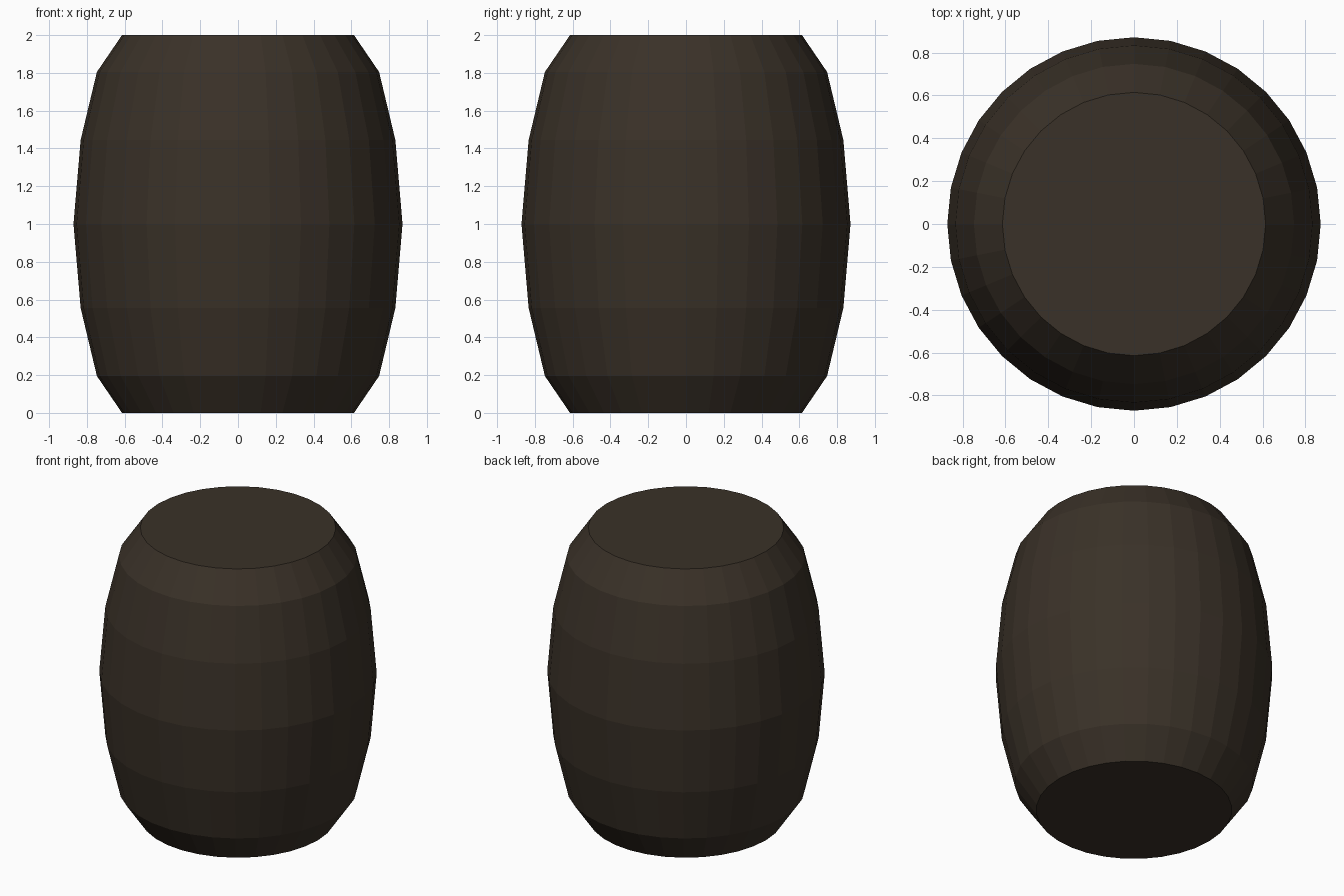
import bpy, bmesh, math

if "Cube" in bpy.data.objects:
    bpy.data.objects.remove(bpy.data.objects["Cube"])

SIDES = 32
# Half profile of the barrel (radius, height), mirrored about the middle
half = [(0.614, 0.0), (0.747, 0.195), (0.833, 0.555)]
profile = half + [(0.871, 1.0)] + [(r, 2.0 - z) for r, z in reversed(half)]

wood = bpy.data.materials.new("dark brown wood")
wood.diffuse_color = (0.042, 0.031, 0.021, 1.0)
wood.use_nodes = True
wood.node_tree.nodes["Principled BSDF"].inputs["Base Color"].default_value = wood.diffuse_color

# Barrel body: stacked rings bridged by quads, closed with flat ends
bm = bmesh.new()
rings = []
for r, z in profile:
    rings.append([bm.verts.new((r * math.cos(2 * math.pi * i / SIDES),
                                r * math.sin(2 * math.pi * i / SIDES), z))
                  for i in range(SIDES)])
for low, high in zip(rings, rings[1:]):
    for i in range(SIDES):
        j = (i + 1) % SIDES
        bm.faces.new((low[i], low[j], high[j], high[i]))
bm.faces.new(list(reversed(rings[0])))
bm.faces.new(rings[-1])
bm.normal_update()

mesh = bpy.data.meshes.new("barrel")
bm.to_mesh(mesh)
bm.free()
mesh.materials.append(wood)
barrel = bpy.data.objects.new("barrel", mesh)
bpy.context.collection.objects.link(barrel)
